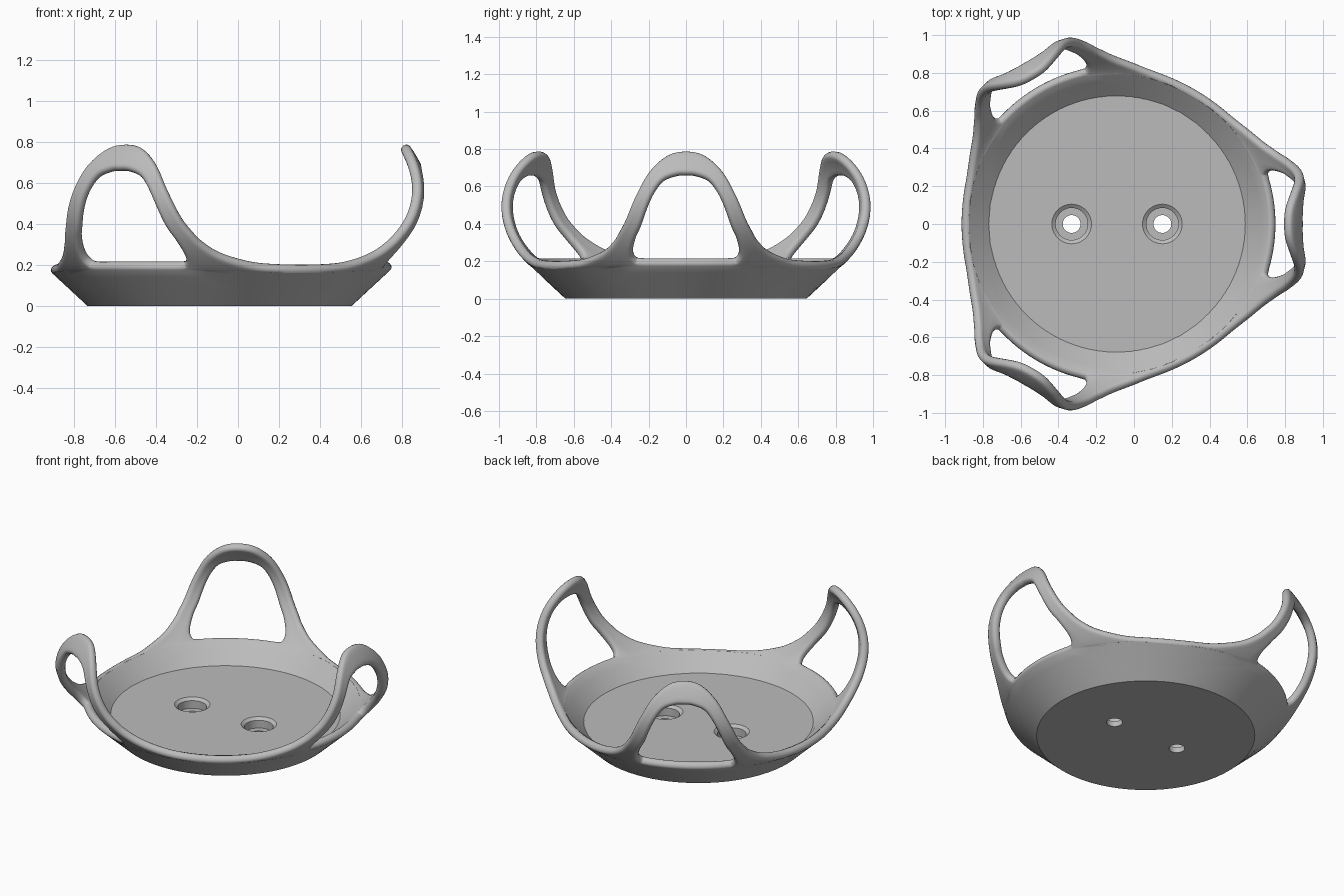
import bpy
import bmesh
from math import sin, cos, pi, radians, atan2
from mathutils import Vector, Matrix

THICK, BULGE, FLOOR_Z = 0.05, 0.02, 0.10
CENTRE = Vector((-0.09, 0, 0))

if "Cube" in bpy.data.objects:
    bpy.data.objects.remove(bpy.data.objects["Cube"])

grey = bpy.data.materials.new("light_grey")
grey.use_nodes = True
grey.diffuse_color = (0.5, 0.5, 0.5, 1)
grey.node_tree.nodes["Principled BSDF"].inputs["Base Color"].default_value = (0.5, 0.5, 0.5, 1)


def make_object(name, bm):
    bmesh.ops.recalc_face_normals(bm, faces=bm.faces)
    mesh = bpy.data.meshes.new(name)
    bm.to_mesh(mesh)
    bm.free()
    mesh.materials.append(grey)
    obj = bpy.data.objects.new(name, mesh)
    bpy.context.collection.objects.link(obj)
    return obj


def smooth(obj, angle=35):
    bpy.ops.object.select_all(action='DESELECT')
    obj.select_set(True)
    bpy.context.view_layer.objects.active = obj
    bpy.ops.object.shade_smooth_by_angle(angle=radians(angle))


# Bowl profile: a cone below, swelling into a curved wall above
def radius(z):
    return 0.85 - 1.08 * (0.19 - z) if z < 0.19 else 1.02 - 1.47 * (z - 0.53) ** 2


def on_bowl(deg, z):
    a = radians(deg)
    return Vector((radius(z) * cos(a), radius(z) * sin(a), z))


def bowl_normal(p):
    a = atan2(p.y, p.x)
    slope = (radius(p.z + 0.01) - radius(p.z - 0.01)) / 0.02
    return Vector((cos(a), sin(a), -slope)).normalized()


def catmull(a, b, c, d, t):
    return 0.5 * (2 * b + (c - a) * t + (2 * a - 5 * b + 4 * c - d) * t * t
                  + (3 * b - a - 3 * c + d) * t ** 3)


# Half of one arm: rim angle, rim height, window angle, window height
KEYS = [Vector(k) for k in (
    (0, .78, 0, .69), (5.5, .76, 3.5, .685), (10.5, .68, 8, .65),
    (14.3, .55, 11.4, .56), (18, .41, 15.2, .4), (21, .335, 17.6, .33),
    (23.7, .285, 19.5, .27), (28.5, .232, 20.3, .235), (35, .195, 20.4, .21),
    (42, .172, 19.8, .19), (50, .163, 19, .18), (60, .16, 18, .177))]


def arm_columns():
    first = Vector((-KEYS[1][0], KEYS[1][1], -KEYS[1][2], KEYS[1][3]))
    last = Vector((70, .163, 17, .175))
    pts = [first] + KEYS + [last]
    cols = [catmull(*pts[i:i + 4], j / 4) for i in range(len(KEYS) - 1) for j in range(4)]
    side, low, end = KEYS[-1], Vector((60, 0, 16, .175)), Vector((0, 0, 0, .175))
    cols += [side.lerp(low, j / 4) for j in range(4)]
    cols += [low.lerp(end, j / 12) for j in range(13)]
    return cols


# Outer skin: three arms, each made of two mirrored halves
bm = bmesh.new()
STEPS = (0, .2, .4, .6, .8, 1)
for arm in (0, 120, 240):
    for side in (1, -1):
        grid = []
        for c in arm_columns():
            rim, window = Vector((c[0], c[1])), Vector((c[2], c[3]))
            row = [window.lerp(rim, s) for s in STEPS]
            grid.append([bm.verts.new(on_bowl(arm + side * q.x, q.y)) for q in row])
        for r0, r1 in zip(grid, grid[1:]):
            for i in range(len(STEPS) - 1):
                bm.faces.new((r0[i], r0[i + 1], r1[i + 1], r1[i]))
bmesh.ops.remove_doubles(bm, verts=bm.verts, dist=0.0002)
bm.verts.index_update()

# Outward direction along each free edge, for the rounded rim
outer = list(bm.verts)
normals = {v: bowl_normal(v.co) for v in outer}
borders = [e for e in bm.edges if len(e.link_faces) == 1]
bottom = [e for e in borders if max(v.co.z for v in e.verts) < 0.001]
rims = [e for e in borders if e not in set(bottom)]
outward = {}
for e in rims:
    a, b = e.verts
    m = (b.co - a.co).normalized().cross(normals[a])
    if m.dot(e.link_faces[0].calc_center_median() - a.co) > 0:
        m = -m
    for v in (a, b):
        outward[v] = outward.get(v, Vector()) + m

# Inner skin and half-round rims
skin = list(bm.faces)
inner = {v: bm.verts.new(v.co - normals[v] * THICK) for v in outer}
for f in skin:
    bm.faces.new([inner[v] for v in reversed(f.verts)])
section = {}
for v, m in outward.items():
    m.normalize()
    mid = [bm.verts.new(v.co + m * BULGE * sin(pi * k / 6)
                        - normals[v] * THICK * (1 - cos(pi * k / 6)) / 2) for k in range(1, 6)]
    section[v] = [v] + mid + [inner[v]]
for e in rims:
    a, b = (section[v] for v in e.verts)
    for i in range(len(a) - 1):
        bm.faces.new((a[i], a[i + 1], b[i + 1], b[i]))
for e in bottom:
    a, b = e.verts
    bm.faces.new((a, b, inner[b], inner[a]))
bmesh.ops.translate(bm, verts=bm.verts, vec=CENTRE)
smooth(make_object("bowl_wall_with_arms", bm), 40)

# Floor plate, set into the wall
bm = bmesh.new()
bmesh.ops.create_cone(bm, cap_ends=True, segments=72, radius1=radius(0), radius2=0.69,
                      depth=FLOOR_Z, matrix=Matrix.Translation(CENTRE + Vector((0, 0, FLOOR_Z / 2))))
floor = make_object("floor_plate", bm)

# Two countersunk screw holes
HOLE = ((0, -.1), (.047, -.1), (.047, .035), (.085, .035), (.085, .085),
        (.105, FLOOR_Z), (.105, .2), (0, .2))
for x in (-0.24, 0.24):
    bm = bmesh.new()
    verts = [bm.verts.new((r, 0, z)) for r, z in HOLE]
    edges = [bm.edges.new(pair) for pair in zip(verts, verts[1:])]
    bmesh.ops.spin(bm, geom=verts + edges, cent=(0, 0, 0), axis=(0, 0, 1),
                   angle=2 * pi, steps=40)
    bmesh.ops.remove_doubles(bm, verts=bm.verts, dist=0.0001)
    bmesh.ops.translate(bm, verts=bm.verts, vec=CENTRE + Vector((x, 0, 0)))
    cutter = make_object("screw_hole_cutter", bm)
    cutter.hide_render = True
    mod = floor.modifiers.new("screw_hole", 'BOOLEAN')
    mod.operation, mod.solver, mod.object = 'DIFFERENCE', 'EXACT', cutter
    bpy.context.view_layer.objects.active = floor
    bpy.ops.object.modifier_apply(modifier=mod.name)
    bpy.data.objects.remove(cutter)
smooth(floor, 30)
